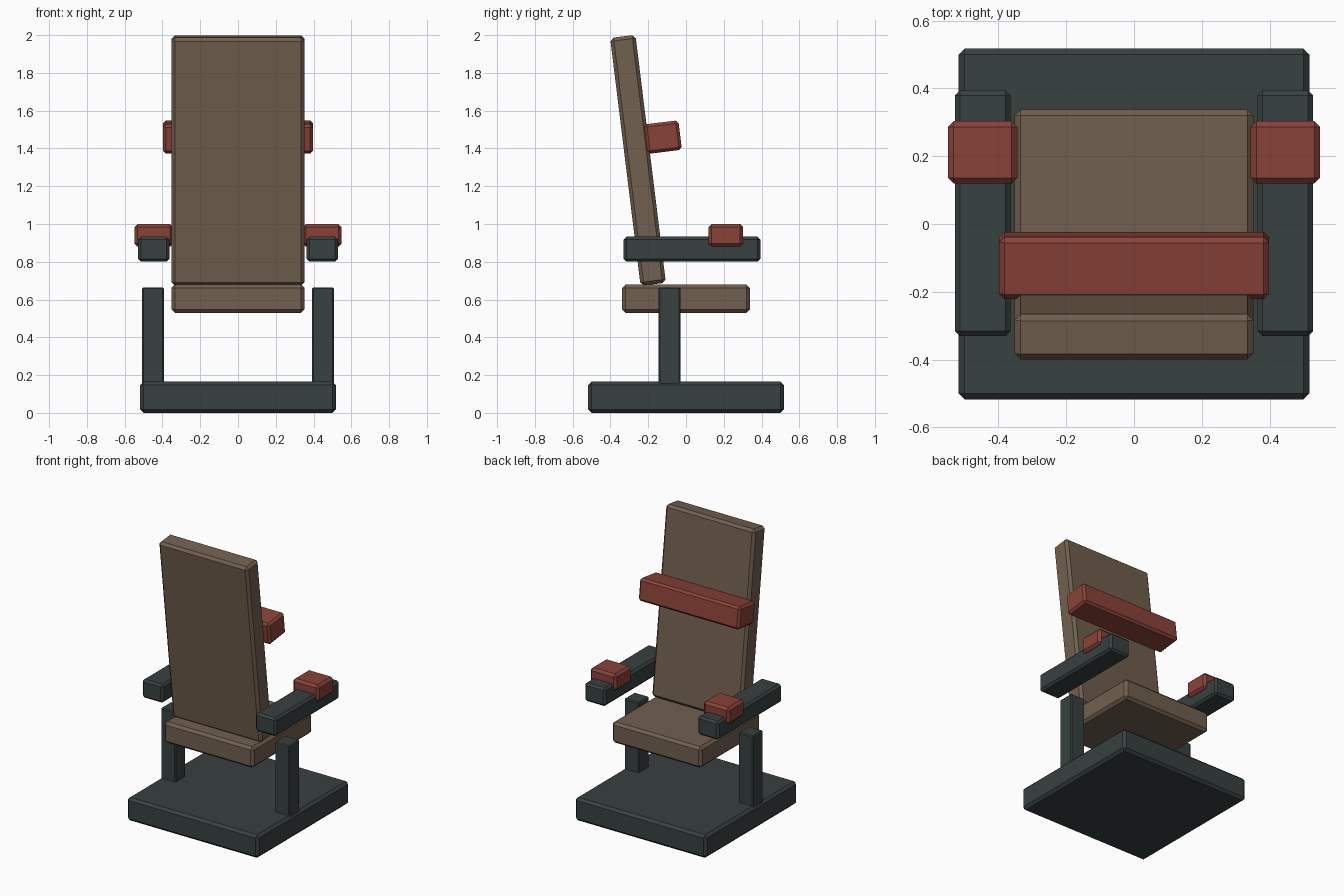
import bpy, math
from mathutils import Matrix

if "Cube" in bpy.data.objects:
    bpy.data.objects.remove(bpy.data.objects["Cube"])


def material(name, rgb):
    m = bpy.data.materials.new(name)
    m.diffuse_color = (*rgb, 1)
    m.use_nodes = True
    m.node_tree.nodes["Principled BSDF"].inputs["Base Color"].default_value = m.diffuse_color
    return m


BROWN = material("brown leather", (0.165, 0.115, 0.078))
RED = material("dull red", (0.25, 0.055, 0.04))
DARK = material("dark grey green", (0.04, 0.052, 0.052))


def box(name, center, size, mat, bevel=0.018, tilt=0):
    """Chamfered box, tilted about x by the given degrees."""
    bpy.ops.mesh.primitive_cube_add(size=1)
    ob = bpy.context.object
    ob.name = name
    ob.data.transform(Matrix.Diagonal((*size, 1)))
    ob.location = center
    ob.rotation_euler.x = math.radians(tilt)
    ob.data.materials.append(mat)
    mod = ob.modifiers.new("chamfer", "BEVEL")
    mod.width = bevel
    mod.segments = 1
    return ob


# Floor plate, seat and leaning backrest with its cross bar
box("base", (0, 0, 0.0825), (1.035, 1.035, 0.165), DARK)
box("seat", (0, 0, 0.605), (0.705, 0.675, 0.15), BROWN)
box("backrest", (0, -0.254, 1.337), (0.705, 0.135, 1.322), BROWN, tilt=7)
box("cross_bar", (0, -0.122, 1.46), (0.795, 0.183, 0.157), RED, 0.015, tilt=7)

# Mirrored posts, armrests and arm pads
for side, s in (("left", -1), ("right", 1)):
    box(side + "_post", (s * 0.45, -0.0875, 0.4), (0.116, 0.116, 0.53), DARK, 0.007)
    box(side + "_armrest", (s * 0.446, 0.032, 0.867), (0.165, 0.724, 0.132), DARK, 0.015)
    box(side + "_arm_pad", (s * 0.446, 0.211, 0.94), (0.205, 0.184, 0.12), RED, 0.017)
